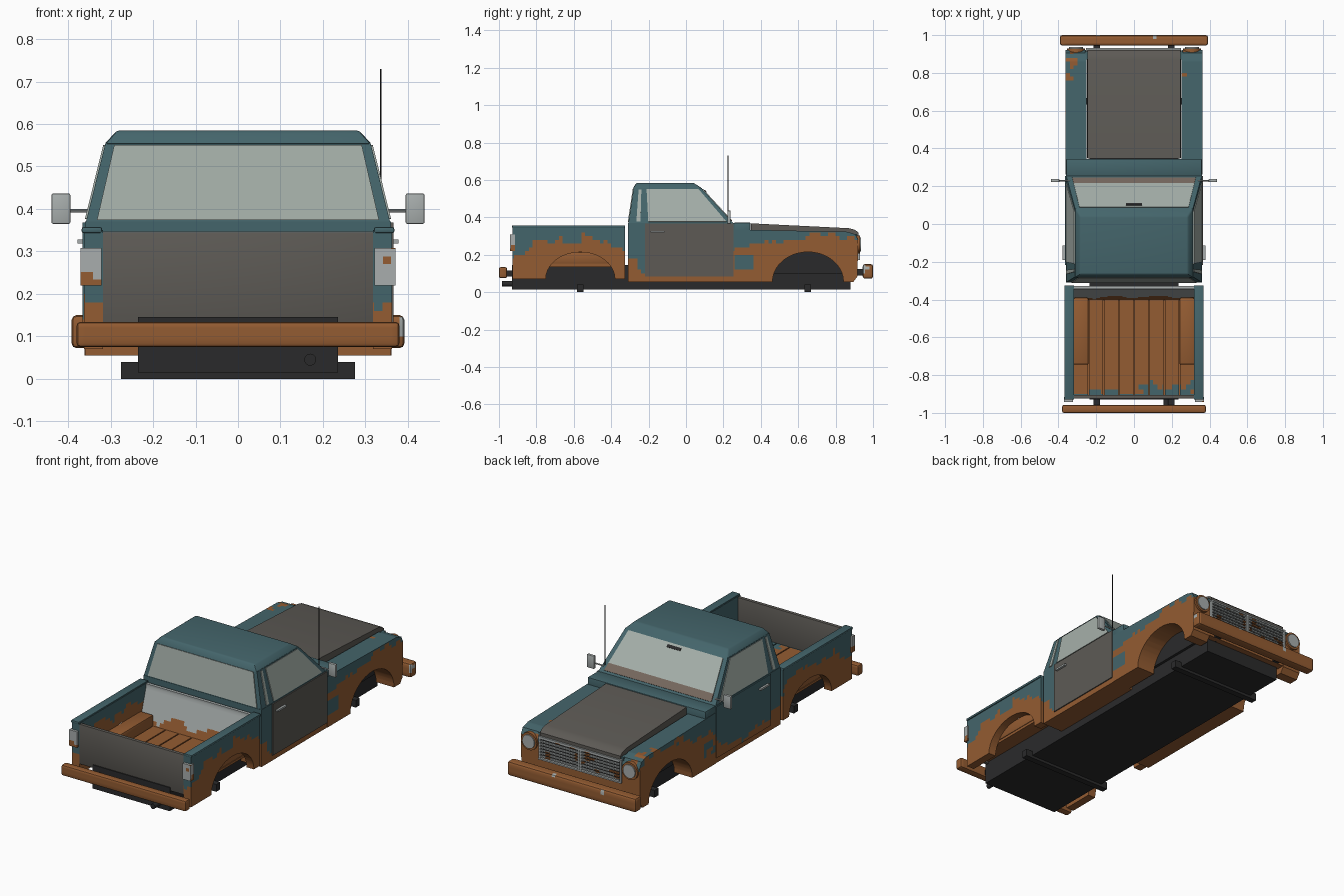
import bpy, bmesh, math
from mathutils import Vector, Matrix, noise

if "Cube" in bpy.data.objects:
    bpy.data.objects.remove(bpy.data.objects["Cube"])

# Flat colours, given as sRGB bytes
PALETTE = {"teal_paint": (68, 101, 107), "rust": (148, 92, 50), "grey_primer": (93, 90, 85),
           "glass": (165, 175, 169), "black_steel": (42, 42, 43), "pale_metal": (168, 174, 173),
           "dusty_brown": (118, 104, 94)}
MATS = {}
for key, rgb in PALETTE.items():
    col = [(c / 255 / 12.92 if c < 11 else ((c / 255 + .055) / 1.055) ** 2.4) for c in rgb] + [1]
    m = bpy.data.materials.new(key)
    m.use_nodes = True
    m.diffuse_color = col
    bsdf = m.node_tree.nodes["Principled BSDF"]
    bsdf.inputs["Base Color"].default_value = col
    bsdf.inputs["Roughness"].default_value = .7
    MATS[key] = m
MADE = []


def finish(name, bm, paint, cell=0, bevel=0):
    """Bevel, cut into paint cells, colour by name or rule, and link."""
    bmesh.ops.recalc_face_normals(bm, faces=bm.faces[:])
    if bevel:
        bmesh.ops.bevel(bm, geom=bm.edges[:], offset=bevel, segments=2, profile=.5, affect='EDGES')
    if cell:
        for axis in range(3):
            vals = [v.co[axis] for v in bm.verts]
            normal = Vector([float(i == axis) for i in range(3)])
            lo, hi = min(vals), max(vals)
            for i in range(math.floor(lo / cell) + 1, math.ceil(hi / cell)):
                bmesh.ops.bisect_plane(bm, geom=bm.verts[:] + bm.edges[:] + bm.faces[:],
                                       plane_co=normal * i * cell, plane_no=normal)
    keys = [paint(f.calc_center_median()) if callable(paint) else paint for f in bm.faces]
    used = sorted(set(keys))
    for f, k in zip(bm.faces, keys):
        f.material_index = used.index(k)
    me = bpy.data.meshes.new(name)
    bm.to_mesh(me)
    bm.free()
    for k in used:
        me.materials.append(MATS[k])
    ob = bpy.data.objects.new(name, me)
    bpy.context.collection.objects.link(ob)
    MADE.append(ob)


def prism(name, pts, vec, paint, **kw):
    bm = bmesh.new()
    a = [bm.verts.new(p) for p in pts]
    b = [bm.verts.new(Vector(p) + Vector(vec)) for p in pts]
    bm.faces.new(a[::-1])
    bm.faces.new(b)
    for i in range(len(a)):
        j = (i + 1) % len(a)
        bm.faces.new((a[i], a[j], b[j], b[i]))
    finish(name, bm, paint, **kw)


def side(name, yz, x0, x1, paint, **kw):
    prism(name, [(x0, y, z) for y, z in yz], (x1 - x0, 0, 0), paint, **kw)


def box(name, x0, x1, y0, y1, z0, z1, paint, **kw):
    side(name, [(y0, z0), (y1, z0), (y1, z1), (y0, z1)], x0, x1, paint, **kw)


def frustum(name, low, high, z0, z1, paint, **kw):
    """Tapered block; low and high are (half width, back y, front y)."""
    bm = bmesh.new()
    ring = [[bm.verts.new(p) for p in ((-w, b, z), (w, b, z), (w, f, z), (-w, f, z))]
            for (w, b, f), z in ((low, z0), (high, z1))]
    bm.faces.new(ring[0][::-1])
    bm.faces.new(ring[1])
    for i in range(4):
        j = (i + 1) % 4
        bm.faces.new((ring[0][i], ring[0][j], ring[1][j], ring[1][i]))
    finish(name, bm, paint, **kw)


def rod(name, start, end, r, paint, n=20):
    a, b = Vector(start), Vector(end)
    bm = bmesh.new()
    rot = (b - a).to_track_quat('Z', 'Y').to_matrix().to_4x4()
    bmesh.ops.create_cone(bm, cap_ends=True, segments=n, radius1=r, radius2=r,
                          depth=(b - a).length, matrix=Matrix.Translation((a + b) / 2) @ rot)
    finish(name, bm, paint)


# Paint rules: ragged rust line along the body, patches elsewhere
LINE = [(-.93, .18), (-.86, .2), (-.8, .28), (-.65, .26), (-.5, .3), (-.36, .27), (-.31, .17),
        (-.2, .13), (.2, .12), (.27, .24), (.5, .27), (.7, .31), (.85, .3), (.95, .25)]


def rough(c, freq):
    return noise.noise(c * freq) + .5 * noise.noise(c * freq * 2.3)


def body(c):
    h = LINE[-1][1]
    for (y0, h0), (y1, h1) in zip(LINE, LINE[1:]):
        if y0 <= c.y < y1:
            h = h0 + (h1 - h0) * (c.y - y0) / (y1 - y0)
    if .26 < c.y < .36 and .11 < c.z < .2 and rough(c, 13) > -.15:
        return "teal_paint"
    return "rust" if c.z < h + .045 * rough(c, 14) else "teal_paint"


def bumper(c):
    return "pale_metal" if rough(c, 13) > .72 else "rust"


def bed_floor(c):
    return "teal_paint" if c.y < -.87 + .07 * rough(c, 11) else "rust"


def bulkhead(c):
    return "rust" if c.z < .2 + .08 * rough(c, 9) else "pale_metal"


def lamp(c):
    return "rust" if rough(c, 20) > .3 else "pale_metal"


def arch(cy, base, half, top):
    return [(cy - half * math.cos(t), base + (top - base) * math.sin(t))
            for t in (math.pi * i / 20 for i in range(21))]


# Chassis, axles and exhaust
box("chassis", -.235, .235, -.93, .88, .015, .145, "black_steel")
box("engine_bay", -.25, .25, .35, .88, .1, .3, "black_steel")
for label, y in (("rear", -.565), ("front", .65)):
    box(label + "_axle", -.275, .275, y - .017, y + .017, 0, .04, "black_steel")
rod("exhaust_pipe", (.17, -.985, .045), (.17, -.88, .045), .014, "black_steel")

# Load bed
box("bed_base", -.32, .32, -.915, -.33, .135, .148, "rust")
for i in range(8):
    x = -.32 + i * .08
    box("bed_plank", x + .003, x + .077, -.915, -.34, .145, .156, bed_floor, cell=.025)
side("bed_bulkhead", [(-.328, .14), (-.405, .14), (-.345, .335), (-.345, .347), (-.328, .347)],
     -.32, .32, bulkhead, cell=.02)
box("tailgate", -.325, .325, -.925, -.905, .125, .345, "grey_primer", bevel=.003)

# Cab body with cowl, greenhouse and roof
box("cab_body", -.36, .36, -.31, .262, .055, .37, body, cell=.02)
box("cowl", -.36, .36, .255, .345, .3, .372, "teal_paint", bevel=.006)
LOW, HIGH = (.358, -.308, .253), (.312, -.28, .082)
frustum("greenhouse", LOW, HIGH, .37, .556, "teal_paint")
frustum("roof", (.315, -.286, .09), (.285, -.265, .04), .552, .585, "teal_paint", bevel=.007)


def window(name, corners, u0, u1, v0, v1, paint, thick=.004):
    bl, br, tr, tl = [Vector(c) for c in corners]
    pts = [bl.lerp(br, u).lerp(tl.lerp(tr, u), v)
           for u, v in ((u0, v0), (u1, v0), (u1, v1), (u0, v1))]
    n = (br - bl).cross(tl - bl).normalized()
    if n.dot(bl + tr - Vector((0, -.05, .9))) < 0:
        n = -n
    prism(name, pts, n * thick, paint)


def pane(back_low, back_high, flip=1):
    return [(-LOW[0], back_low, .37), (LOW[0], back_low, .37),
            (HIGH[0], back_high, .556), (-HIGH[0], back_high, .556)]


window("rear_window", pane(LOW[1], HIGH[1]), .035, .965, .02, .97, "glass")
front = pane(LOW[2], HIGH[2])
window("windscreen", front, .04, .96, .22, .97, "glass")
window("dashboard_strip", front, .04, .96, .05, .22, "dusty_brown")
window("inner_mirror", front, .435, .565, .86, .92, "black_steel", .008)

# Hood, nose and grille
side("hood", [(.347, .3), (.347, .368), (.87, .342), (.905, .333), (.922, .318), (.922, .3)],
     -.245, .245, "grey_primer")
box("nose_panel", -.26, .26, .87, .914, .09, .312, body, cell=.02)
box("grille_back", -.245, .245, .91, .917, .175, .295, "black_steel")
for i in range(7):
    z = .185 + i * .0165
    box("grille_bar", -.24, .24, .913, .927, z, z + .007, lamp, cell=.03)
for z in (.172, .292):
    box("grille_rail", -.25, .25, .912, .931, z, z + .008, "pale_metal")
for x in (-.25, -.006, .006, .244):
    box("grille_upright", x - .004, x + .004, .912, .931, .172, .3, "pale_metal")

# Bumpers
box("front_bumper", -.392, .392, .945, 1, .072, .15, bumper, bevel=.012, cell=.02)
box("rear_bumper", -.38, .38, -1, -.957, .075, .134, bumper, bevel=.009, cell=.02)

# Everything that repeats on both sides
for s, tag in ((1, "left_"), (-1, "right_")):
    bed = [(-.928, .07)] + arch(-.565, .07, .185, .214) + [(-.326, .07), (-.326, .35), (-.928, .35)]
    side(tag + "bed_side", bed, s * .318, s * .363, body, cell=.02)
    box(tag + "bed_rail", s * .32, s * .368, -.93, -.325, .343, .357, "teal_paint", bevel=.004)
    box(tag + "wheel_tub", s * .24, s * .322, -.745, -.39, .15, .215, "rust", bevel=.01)
    box(tag + "tail_lamp", s * .322, s * .371, -.942, -.915, .22, .308, lamp, cell=.018)
    fender = [(.262, .055)] + arch(.652, .055, .19, .215) + [
        (.895, .055), (.917, .085), (.92, .28), (.905, .31), (.86, .323), (.262, .335)]
    side(tag + "front_fender", fender, s * .252, s * .362, body, cell=.02)
    door = "grey_primer" if s > 0 else body
    box(tag + "door", s * .358, s * .366, -.218, .255, .085, .368, door, cell=0 if s > 0 else .02)
    box(tag + "door_handle", s * .364, s * .378, -.19, -.115, .318, .328, "pale_metal")
    glass = [(s * LOW[0], LOW[1], .37), (s * LOW[0], LOW[2], .37),
             (s * HIGH[0], HIGH[2], .556), (s * HIGH[0], HIGH[1], .556)]
    window(tag + "quarter_window", glass, .075, .115, .04, .96, "glass")
    window(tag + "door_window", glass, .19, .945, .03, .97, "glass")
    rod(tag + "mirror_arm", (s * .34, .23, .396), (s * .4, .23, .396), .004, "pale_metal", 8)
    box(tag + "mirror", s * .395, s * .439, .222, .238, .365, .436, "pale_metal", bevel=.003)
    rod(tag + "headlamp_ring", (s * .307, .9, .255), (s * .307, .93, .255), .048, "rust")
    rod(tag + "headlamp", (s * .307, .92, .255), (s * .307, .936, .255), .037, "pale_metal")
    box(tag + "rear_bracket", s * .18, s * .215, -.965, -.9, .085, .115, "black_steel")
    box(tag + "front_bracket", s * .18, s * .215, .87, .955, .09, .125, "black_steel")

rod("antenna", (.336, .225, .36), (.336, .225, .73), .0018, "black_steel", 6)

# Smooth rounded parts, keeping hard edges sharp
for ob in MADE:
    ob.select_set(True)
bpy.context.view_layer.objects.active = MADE[0]
bpy.ops.object.shade_smooth_by_angle(angle=math.radians(30))
